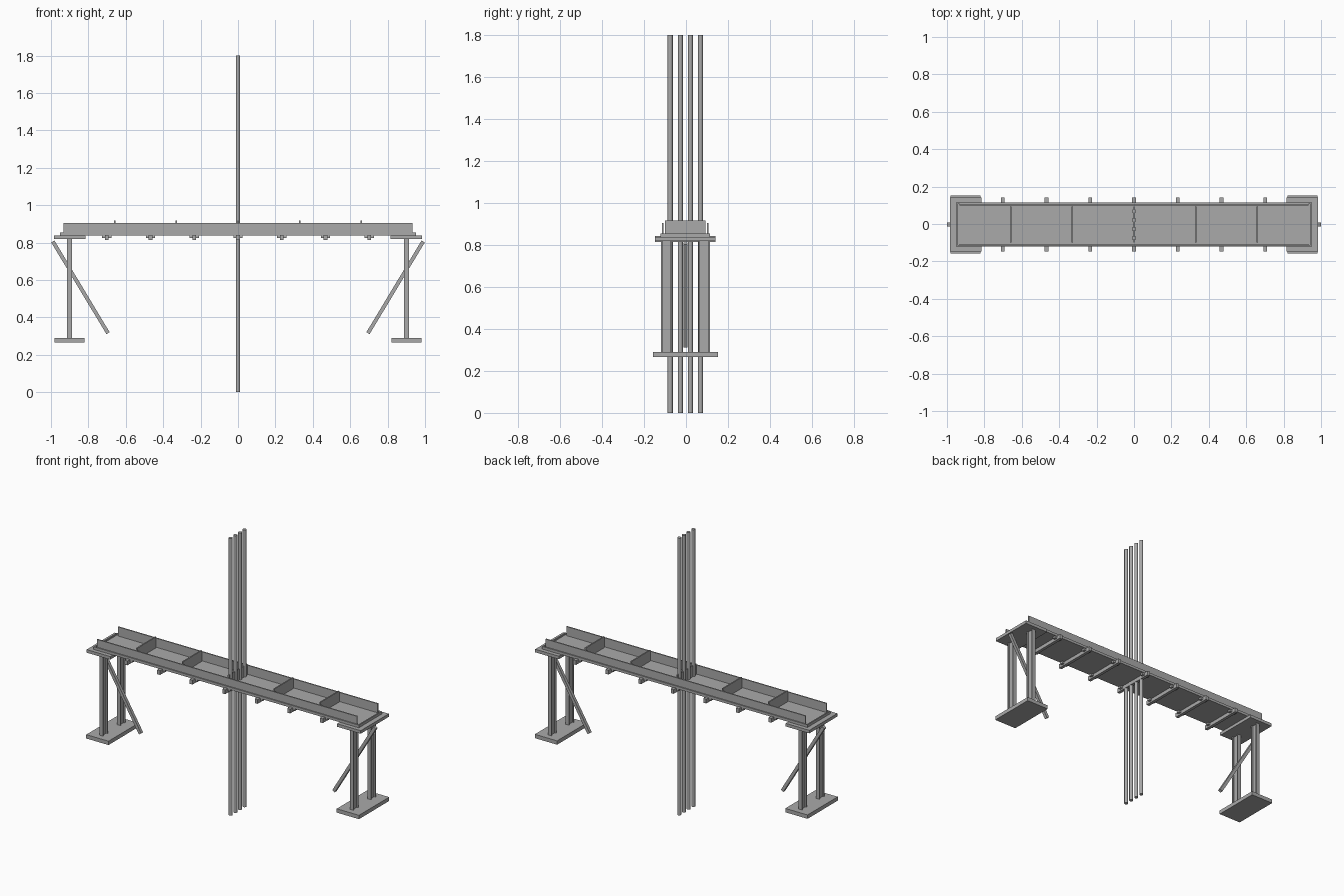
import bpy
from mathutils import Vector

if "Cube" in bpy.data.objects:
    bpy.data.objects.remove(bpy.data.objects["Cube"])

steel = bpy.data.materials.new("grey_steel")
steel.diffuse_color = (0.4, 0.4, 0.4, 1)
steel.use_nodes = True
steel.node_tree.nodes["Principled BSDF"].inputs["Base Color"].default_value = steel.diffuse_color


def finish(name):
    ob = bpy.context.object
    ob.name = name
    ob.data.materials.append(steel)
    return ob


def box(name, x, y, z):
    """Box from (min, max) ranges."""
    bpy.ops.mesh.primitive_cube_add(size=1)
    ob = finish(name)
    for v in ob.data.vertices:
        v.co = [r[0] if c < 0 else r[1] for c, r in zip(v.co, (x, y, z))]
    return ob


def span(c, w):
    return (c - w / 2, c + w / 2)


YC = -0.003  # the deck's centre line

# Deck plate with a low rim at its ends and sides
box("deck_plate", (-0.953, 0.953), span(YC, 0.236), (0.838, 0.846))
for s in (-1, 1):
    box("end_rim", span(s * 0.949, 0.008), span(YC, 0.236), (0.846, 0.855))
    box("side_rim", (-0.945, 0.945), span(YC + s * 0.114, 0.008), (0.846, 0.855))
    box("side_wall", (-0.934, 0.934), span(YC + s * 0.107, 0.008), (0.846, 0.905))

# Upright dividers across the deck
for i in range(-2, 3):
    box("divider", span(i * 0.329, 0.008), span(YC, 0.194), (0.846, 0.917))

# Cross bars under the deck
for i in range(-3, 4):
    x = i * 0.234
    box("cross_bar", span(x, 0.02), span(YC, 0.288), (0.814, 0.842))
    for s in (-1, 1):
        box("bar_clip", span(x, 0.05), span(YC + s * 0.105, 0.02), (0.824, 0.838))

# Tall round rods through the middle
for i in range(4):
    bpy.ops.mesh.primitive_cylinder_add(
        vertices=16, radius=0.012, depth=1.8,
        location=(0, YC + (i - 1.5) * 0.048, 0.9))
    finish("tall_rod")
    bpy.ops.object.shade_smooth_by_angle()

# End supports: foot, I-section posts, cap and diagonal brace
for s in (-1, 1):
    box("foot_plate", span(s * 0.9, 0.16), span(YC, 0.31), (0.266, 0.291))
    box("cap_plate", span(s * 0.9, 0.17), span(YC, 0.288), (0.818, 0.838))
    for t in (-1, 1):
        y = YC + t * 0.09
        box("post_web", span(s * 0.9, 0.008), span(y, 0.05), (0.29, 0.82))
        for e in (-1, 1):
            box("post_flange", span(s * 0.9, 0.026), span(y + e * 0.023, 0.007), (0.29, 0.82))
    a, b = Vector((s * 0.99, YC, 0.806)), Vector((s * 0.695, YC, 0.316))
    brace = box("diagonal_brace", (-0.01, 0.01), (-0.01, 0.01), span(0, (b - a).length))
    brace.location = (a + b) / 2
    brace.rotation_euler = (0, (a - b).to_track_quat('Z', 'Y').to_euler().y, 0)
    d = a - b
    brace.rotation_euler = Vector((0, 0, 1)).rotation_difference(d).to_euler()
